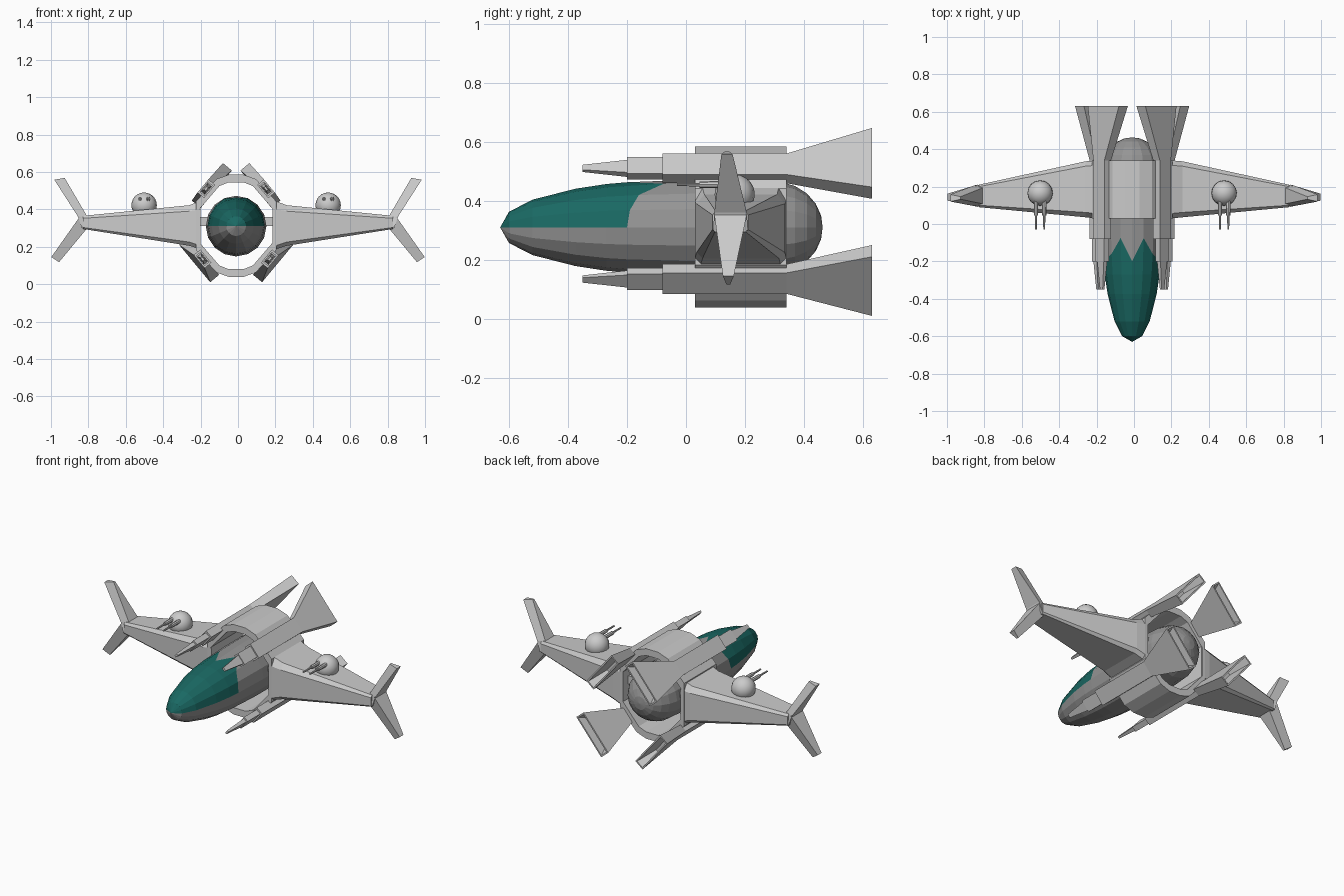
import bpy, bmesh
from math import sin, cos, pi, radians
from mathutils import Vector

if "Cube" in bpy.data.objects:
    bpy.data.objects.remove(bpy.data.objects["Cube"])

CX, CZ = -0.01, 0.31          # axis of the pod and ring

def material(name, rgb):
    m = bpy.data.materials.new(name)
    m.diffuse_color = (*rgb, 1)
    m.use_nodes = True
    m.node_tree.nodes["Principled BSDF"].inputs["Base Color"].default_value = m.diffuse_color
    return m

def loft(name, sections, cap=True, cyclic=False, keep=None, hollow=None, mat=None):
    """Skin equal-length loops; keep(i, j) filters faces; hollow=(rim, depth) opens the last cap."""
    bm = bmesh.new()
    loops = [[bm.verts.new(p) for p in s] for s in sections]
    n = len(loops[0])
    pairs = list(zip(loops, loops[1:])) + ([(loops[-1], loops[0])] if cyclic else [])
    for i, (a, b) in enumerate(pairs):
        for j in range(n):
            if keep is None or keep(i, j):
                k = (j + 1) % n
                bm.faces.new((a[j], a[k], b[k], b[j]))
    end = None
    if cap:
        bm.faces.new(loops[0][::-1])
        end = bm.faces.new(loops[-1])
    bmesh.ops.delete(bm, geom=[v for v in bm.verts if not v.link_faces], context='VERTS')
    bmesh.ops.remove_doubles(bm, verts=bm.verts, dist=1e-4)
    bmesh.ops.recalc_face_normals(bm, faces=bm.faces)
    if hollow:
        rim, depth = hollow
        bmesh.ops.inset_region(bm, faces=[end], thickness=rim)
        ext = bmesh.ops.extrude_discrete_faces(bm, faces=[end])['faces']
        mid = ext[0].calc_center_median()
        for v in ext[0].verts:
            v.co = mid + (v.co - mid) * 0.55 - Vector((0, depth, 0))
    me = bpy.data.meshes.new(name)
    bm.to_mesh(me)
    bm.free()
    ob = bpy.data.objects.new(name, me)
    bpy.context.collection.objects.link(ob)
    if mat:
        me.materials.append(mat)
    return ob

def smooth(ob, angle=40):
    bpy.ops.object.select_all(action='DESELECT')
    ob.select_set(True)
    bpy.context.view_layer.objects.active = ob
    bpy.ops.object.shade_smooth_by_angle(angle=radians(angle))

# Pod: lathe along y; the canopy is the upper front of the same shell
teal = material("canopy_teal", (0.01, 0.14, 0.125))
dark = material("pod_grey", (0.3, 0.3, 0.3))
SEG, EDGE = 16, 5
profile = [(-.63, 0), (-.6, .053), (-.52, .094), (-.375, .131), (-.27, .147), (-.2, .153),
           (.03, .162), (.2, .162), (.32, .155), (.37, .14), (.41, .115), (.44, .08), (.458, .04), (.463, 0)]
edge_y = [-.2, -.19, -.16, -.075, -.2]      # canopy rear edge, side to crown
pod = []
for i, (y, r) in enumerate(profile):
    loop = []
    for j in range(SEG):
        a = 2 * pi * j / SEG
        yy, rr = y, r
        if i == EDGE and j <= 8:
            yy = edge_y[min(j, 8 - j)]
            rr = r + (yy + .2) * .06
        loop.append((CX + rr * cos(a), yy, CZ + rr * sin(a)))
    pod.append(loop)
is_canopy = lambda i, j: i < EDGE and j < 8
loft("canopy", pod, cap=False, keep=is_canopy, mat=teal)
loft("pod_hull", pod, cap=False, keep=lambda i, j: not is_canopy(i, j), mat=dark)

# Ring around the pod
def ring_loop(quarter, y):
    q = quarter
    pts = q + [(x, -z) for x, z in q[::-1]] + [(-x, -z) for x, z in q] + [(-x, z) for x, z in q[::-1]]
    return [(CX + x, y, CZ + .002 + z) for x, z in pts]

outer = [(.04, .273), (.105, .25), (.215, .13)]
inner = [(.04, .232), (.09, .212), (.195, .09)]
loft("ring_body", [ring_loop(outer, .03), ring_loop(outer, .34),
                   ring_loop(inner, .34), ring_loop(inner, .03)], cap=False, cyclic=True)

# Diagonal plates: a slanted rectangle section at (x, z), w along the slant, t across it
def slant(side, up, y, x, z, w, t):
    d = Vector((.64 * side, 0, -.77 * up))
    n = Vector((.77 * side, 0, .64 * up))
    c = Vector((CX + x * side, y, z))
    return [c + d * (w / 2 * a) + n * (t / 2 * b) for a, b in ((-1, -1), (1, -1), (1, 1), (-1, 1))]

for side, sn in ((1, "right"), (-1, "left")):
    for up, un in ((1, "upper"), (-1, "lower")):
        x, z = (.16, .51) if up > 0 else (.18, .135)
        fx, fz = (.13, .527) if up > 0 else (.198, .13)
        tag = f"{un}_{sn}"
        sec = lambda y, w, t, px=x, pz=z: slant(side, up, y, px, pz, w, t)
        loft(f"engine_block_{tag}", [sec(-.08, .092, .046), sec(.34, .092, .046)])
        loft(f"gun_housing_{tag}", [sec(-.2, .072, .032), sec(-.08, .072, .032)])
        loft(f"gun_tip_{tag}", [sec(-.35, .022, .012), sec(-.2, .055, .024)])
        loft(f"exhaust_{tag}", [sec(.34, .092, .046), sec(.63, .26, .062, fx, fz)], hollow=(.012, .12))

# Wings, fins and struts
def wing_sec(s, x, y0, y1, z0, zf, z1, c):
    return [(s * x, y, z) for y, z in ((y0, z0 + c), (y0, zf), (y0 + 1.3 * c, z1), (y1 - 1.3 * c, z1),
                                       (y1, zf), (y1, z0 + c), (y1 - c, z0), (y0 + c, z0))]

def fin_sec(s, pts, y0, y1):
    # inner edge and outer edge, each with its own chord
    (xa, za), (xb, zb) = pts
    m = .012
    return [(s * xa, y0 + m, za), (s * xb, y0, zb), (s * xb, y1, zb), (s * xa, y1 - m, za)]

for s, sn in ((1, "right"), (-1, "left")):
    loft(f"wing_{sn}", [wing_sec(s, .2, .03, .34, .185, .40, .445, .02),
                        wing_sec(s, .26, .036, .335, .205, .39, .422, .02),
                        wing_sec(s, .83, .09, .21, .295, .352, .365, .008)])
    loft(f"upper_fin_{sn}", [fin_sec(s, ((.805, .335), (.835, .30)), .092, .21),
                             fin_sec(s, ((.808, .365), (.855, .36)), .096, .206),
                             fin_sec(s, ((.927, .568), (.982, .558)), .12, .158)])
    loft(f"lower_fin_{sn}", [fin_sec(s, ((.805, .33), (.85, .362)), .096, .206),
                             fin_sec(s, ((.808, .297), (.852, .352)), .096, .206),
                             fin_sec(s, ((.957, .117), (.998, .145)), .125, .162)])
    loft(f"pod_strut_{sn}", [[(CX + s * x, y, z) for y, z in ((.08, .31), (.08, .36), (.29, .36), (.29, .31))]
                             for x in (.13, .21)])

# Wing turrets: dome with twin barrels
def barrel(name, x, z, parts):
    loft(name, [[(x + r * cos(2 * pi * k / 8), y, z + r * sin(2 * pi * k / 8)) for k in range(8)]
                for y, r in parts])

for s, sn in ((1, "right"), (-1, "left")):
    tx, ty, tz = CX + s * .492, .165, .422
    bpy.ops.mesh.primitive_uv_sphere_add(segments=16, ring_count=12, radius=.068, location=(tx, ty, tz))
    dome = bpy.context.object
    dome.name = f"turret_dome_{sn}"
    smooth(dome)
    for k, off in enumerate((-.022, .022)):
        barrel(f"turret_barrel_{sn}_{k + 1}", tx + off, .455,
               [(-.03, .005), (.045, .006), (.045, .011), (.13, .012)])
